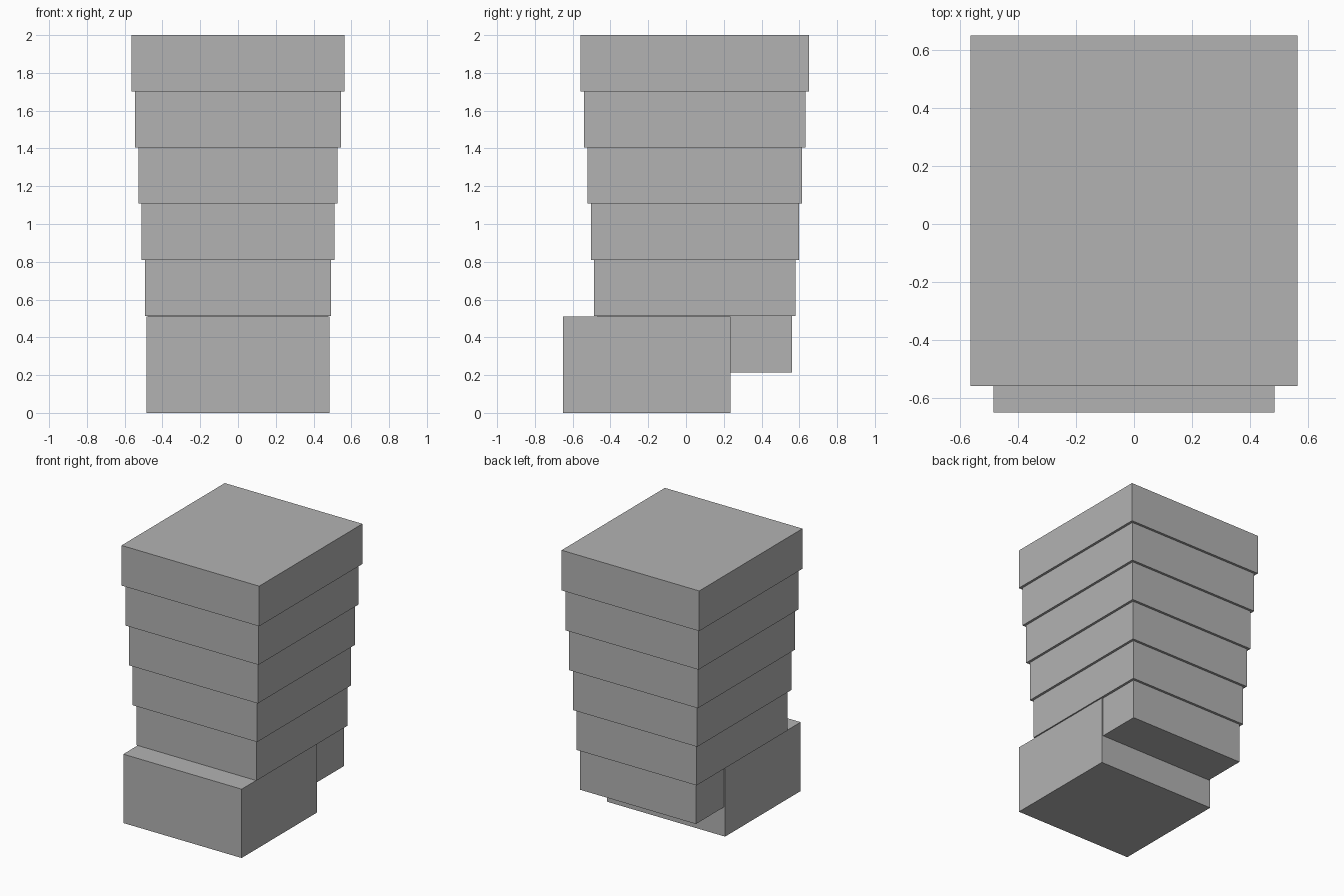
import bpy

if "Cube" in bpy.data.objects:
    bpy.data.objects.remove(bpy.data.objects["Cube"])

grey = bpy.data.materials.new("plain_grey")
grey.diffuse_color = (0.45, 0.45, 0.45, 1)
grey.use_nodes = True
grey.node_tree.nodes["Principled BSDF"].inputs["Base Color"].default_value = grey.diffuse_color


def box(name, x, y0, y1, z0, z1):
    """Box symmetric in x, spanning y0..y1 and z0..z1."""
    bpy.ops.mesh.primitive_cube_add(size=1, location=(0, (y0 + y1) / 2, (z0 + z1) / 2))
    ob = bpy.context.object
    ob.name = name
    ob.scale = (2 * x, y1 - y0, z1 - z0)
    bpy.ops.object.transform_apply(location=False, rotation=False, scale=True)
    ob.data.materials.append(grey)


# Ground-level block, projecting at the front
box("base_block", 0.485, -0.65, 0.235, 0, 0.51)

# Stacked floors, each slightly wider than the one below
floors = 6
bottom, top = 0.215, 2.0
height = (top - bottom) / floors
for i in range(floors):
    grow = 0.018 * i
    z = bottom + i * height
    box(f"floor_{i + 1}", 0.474 + grow, -0.468 - grow, 0.561 + grow, z, z + height)
